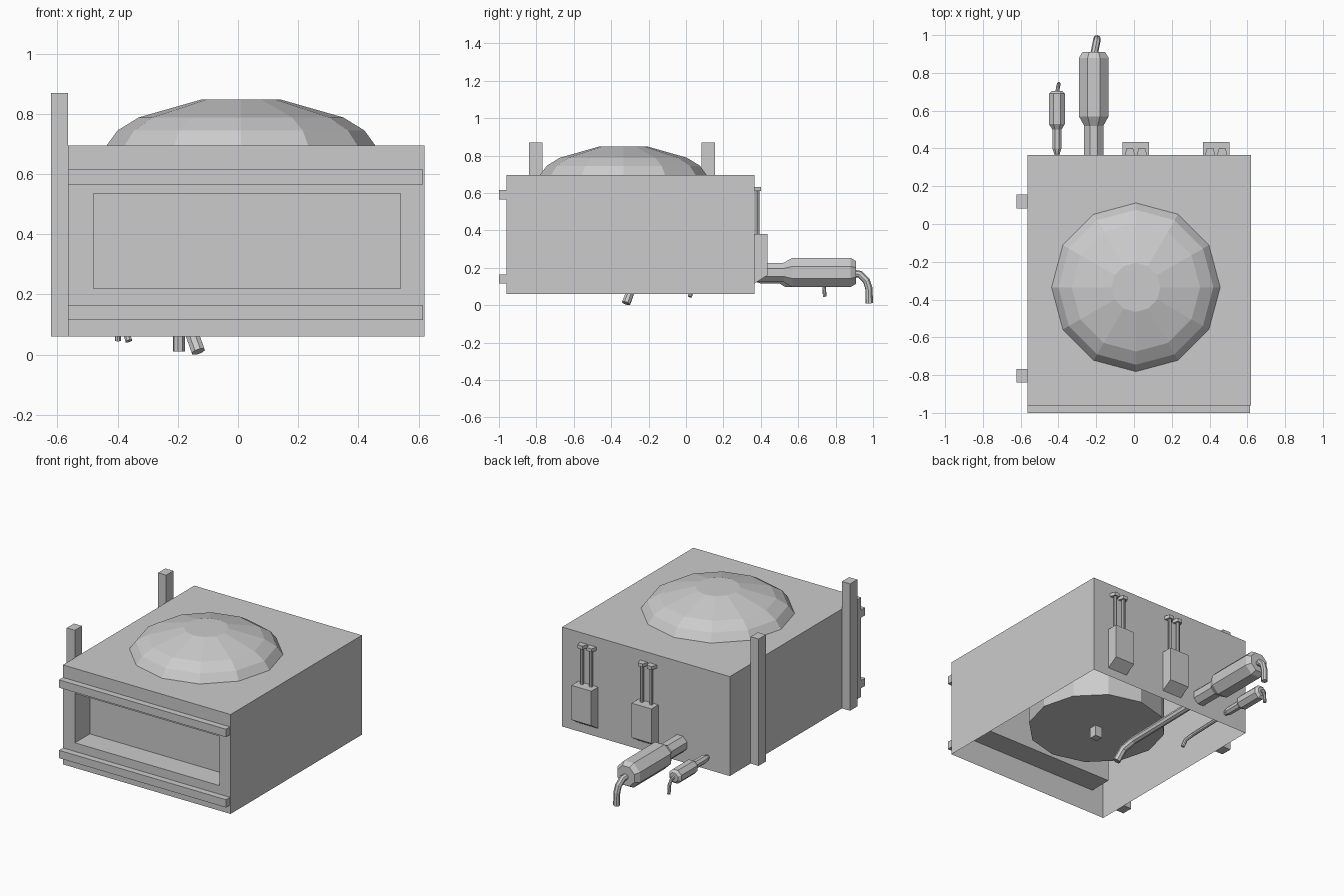
import bpy, bmesh, math
from mathutils import Vector

if "Cube" in bpy.data.objects:
    bpy.data.objects.remove(bpy.data.objects["Cube"], do_unlink=True)

grey = bpy.data.materials.new("plain_grey")
grey.use_nodes = True
COLOUR = (0.6, 0.6, 0.6, 1)
grey.diffuse_color = COLOUR
for node in grey.node_tree.nodes:
    if node.type == 'BSDF_PRINCIPLED':
        node.inputs["Base Color"].default_value = COLOUR


def add_object(name, data):
    data.materials.append(grey)
    ob = bpy.data.objects.new(name, data)
    bpy.context.scene.collection.objects.link(ob)
    return ob


def finish(name, bm):
    me = bpy.data.meshes.new(name)
    bm.to_mesh(me)
    bm.free()
    return add_object(name, me)


def box_bm(lo, hi):
    bm = bmesh.new()
    bmesh.ops.create_cube(bm, size=1)
    for v in bm.verts:
        v.co = Vector([l if c < 0 else h for c, l, h in zip(v.co, lo, hi)])
    return bm


def box(name, lo, hi):
    return finish(name, box_bm(lo, hi))


def lathe(name, profile, sides, loc, phase=0.0, along_y=False):
    """Faceted turned shape from (radius, height) pairs."""
    bm = bmesh.new()
    rings = []
    for r, h in profile:
        ring = []
        for i in range(sides):
            a = phase + math.tau * i / sides
            ring.append(bm.verts.new((r * math.cos(a), r * math.sin(a), h)))
        rings.append(ring)
    for low, up in zip(rings, rings[1:]):
        for i in range(sides):
            j = (i + 1) % sides
            bm.faces.new((low[i], low[j], up[j], up[i]))
    bm.faces.new(rings[0][::-1])
    bm.faces.new(rings[-1])
    ob = finish(name, bm)
    ob.location = loc
    if along_y:
        ob.rotation_euler.x = -math.pi / 2
    return ob


def pipe(name, points, radius):
    cu = bpy.data.curves.new(name, 'CURVE')
    cu.dimensions = '3D'
    cu.bevel_depth = radius
    cu.bevel_resolution = 2
    cu.use_fill_caps = True
    sp = cu.splines.new('POLY')
    sp.points.add(len(points) - 1)
    for p, co in zip(sp.points, points):
        p.co = (*co, 1)
    sp.use_smooth = False
    return add_object(name, cu)


# Main housing: open underneath, with a recessed front window
X0, X1, Y0, Y1, Z0, Z1 = -0.565, 0.62, -0.96, 0.365, 0.06, 0.695
bm = box_bm((X0, Y0, Z0), (X1, Y1, Z1))
bm.normal_update()
bottom = [f for f in bm.faces if f.normal.z < -0.5]
bmesh.ops.delete(bm, geom=bottom, context='FACES')
front = next(f for f in bm.faces if f.normal.y < -0.5)
bmesh.ops.inset_individual(bm, faces=[front], thickness=0.05)
for v in front.verts:
    v.co.x = -0.48 if v.co.x < 0 else 0.54
    v.co.z = 0.22 if v.co.z < 0.38 else 0.535
pushed = bmesh.ops.extrude_discrete_faces(bm, faces=[front])["faces"][0]
for v in pushed.verts:
    v.co.y += 0.15
finish("housing", bm)

# Domed drum through the roof, with a small stub below
lathe("domed_drum", [(0.41, 0.19), (0.41, 0.68), (0.45, 0.69), (0.41, 0.745),
                     (0.34, 0.788), (0.13, 0.848)], 12, (0.01, -0.335, 0))
box("drum_stub", (-0.01, -0.36, 0.12), (0.04, -0.31, 0.19))

# Front rails and side posts
for label, z in (("lower", 0.115), ("upper", 0.565)):
    box(label + "_front_rail", (X0, -1.0, z), (0.615, Y0, z + 0.05))
for label, y in (("front", -0.84), ("rear", 0.082)):
    box(label + "_side_post", (-0.622, y, Z0), (X0, y + 0.073, 0.87))

# Rear control boxes with paired rods
for label, x in (("right", 0.01), ("left", 0.435)):
    bm = box_bm((x - 0.07, Y1, 0.115), (x + 0.07, 0.435, 0.38))
    for v in bm.verts:
        if v.co.z < 0.2 and v.co.y > 0.4:
            v.co.z += 0.045
    finish(label + "_control_box", bm)
    for side, dx in (("inner", -0.032), ("outer", 0.032)):
        rod = "_".join((label, side, "rod"))
        lathe(rod, [(0.011, 0.37), (0.011, 0.615)], 8, (x + dx, 0.383, 0))
        bm = box_bm((x + dx - 0.027, Y1, 0.61), (x + dx + 0.027, 0.402, 0.632))
        for v in bm.verts:
            if v.co.y > 0.39:
                v.co.x += 0.01 if v.co.x < x + dx else -0.01
        finish(rod + "_head", bm)

# Large and small mufflers with inlet pipes and tail pipes
EIGHTH = math.pi / 8
lathe("large_muffler", [(0.025, 0.31), (0.055, 0.35), (0.055, 0.52), (0.085, 0.57),
                        (0.085, 0.88), (0.065, 0.91)], 8,
      (-0.213, 0, 0.175), EIGHTH, True)
pipe("large_inlet_pipe", [(-0.213, 0.34, 0.165), (-0.18, -0.22, 0.125),
                          (-0.16, -0.29, 0.09), (-0.132, -0.32, 0.01)], 0.024)
pipe("large_tail_pipe", [(-0.213, 0.89, 0.17), (-0.205, 0.93, 0.165), (-0.198, 0.965, 0.13),
                         (-0.196, 0.978, 0.09), (-0.196, 0.98, 0.01)], 0.02)
lathe("small_muffler", [(0.012, 0.36), (0.026, 0.40), (0.026, 0.50), (0.046, 0.53),
                        (0.046, 0.69), (0.03, 0.705)], 8,
      (-0.408, 0, 0.14), EIGHTH, True)
pipe("small_inlet_pipe", [(-0.408, 0.37, 0.135), (-0.39, 0.08, 0.11),
                          (-0.375, 0.035, 0.09), (-0.363, 0.02, 0.045)], 0.012)
pipe("small_tail_pipe", [(-0.408, 0.69, 0.14), (-0.403, 0.72, 0.135),
                         (-0.399, 0.738, 0.1), (-0.399, 0.742, 0.045)], 0.01)
